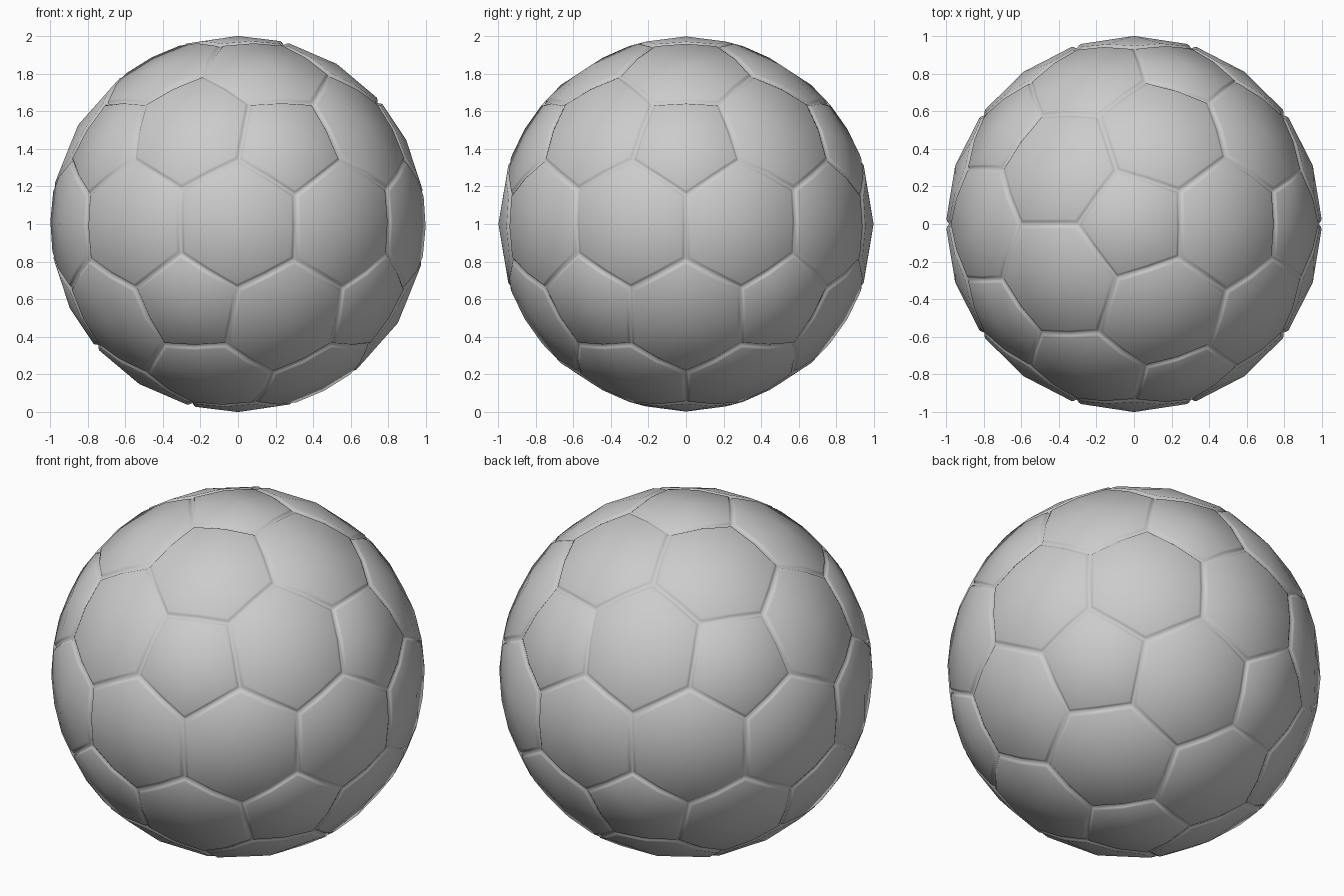
import bpy, bmesh
from math import atan2

cube = bpy.data.objects.get("Cube")
if cube:
    bpy.data.objects.remove(cube, do_unlink=True)

# Rings of each panel: (share of the way to the panel centre, radius)
RINGS = [(0.0, 0.982), (0.045, 0.993), (0.085, 0.998)]

# Guide: every vertex is a panel centre, every face centre is a panel corner
guide = bmesh.new()
bmesh.ops.create_icosphere(guide, subdivisions=2, radius=1)
ball = bmesh.new()


def outline(vert):
    """Panel corners and edge midpoints, in order around the panel centre."""
    c = vert.co.normalized()
    u = c.orthogonal().normalized()
    v = c.cross(u)
    corners = [f.calc_center_median().normalized() for f in vert.link_faces]
    corners.sort(key=lambda p: atan2(p.dot(v), p.dot(u)))
    points = []
    for i, p in enumerate(corners):
        q = corners[(i + 1) % len(corners)]
        points += [p, (p + q).normalized()]
    return c, points


def add_panel(vert):
    c, points = outline(vert)
    n = len(points)
    rings = [[ball.verts.new(p.lerp(c, t).normalized() * r) for p in points]
             for t, r in RINGS]
    # Seam wall and rounded rim
    for outer, inner in zip(rings, rings[1:]):
        for i in range(n):
            j = (i + 1) % n
            ball.faces.new((outer[i], outer[j], inner[j], inner[i]))
    # Domed middle, one quad per corner
    hub = ball.verts.new(c)
    rim = rings[-1]
    for i in range(0, n, 2):
        ball.faces.new((hub, rim[i - 1], rim[i], rim[i + 1]))


for vert in guide.verts:
    add_panel(vert)
guide.free()

# Join the panels along their seams and stand the ball on the floor
bmesh.ops.remove_doubles(ball, verts=ball.verts, dist=0.001)
bmesh.ops.recalc_face_normals(ball, faces=ball.faces)
bmesh.ops.translate(ball, verts=ball.verts, vec=(0, 0, 1))
for face in ball.faces:
    face.smooth = True

mesh = bpy.data.meshes.new("ball_panels")
ball.to_mesh(mesh)
ball.free()

# Plain grey cover
grey = bpy.data.materials.new("grey")
grey.use_nodes = True
colour = (0.6, 0.6, 0.6, 1)
grey.diffuse_color = colour
grey.node_tree.nodes["Principled BSDF"].inputs["Base Color"].default_value = colour
mesh.materials.append(grey)

bpy.context.collection.objects.link(bpy.data.objects.new("ball_panels", mesh))
